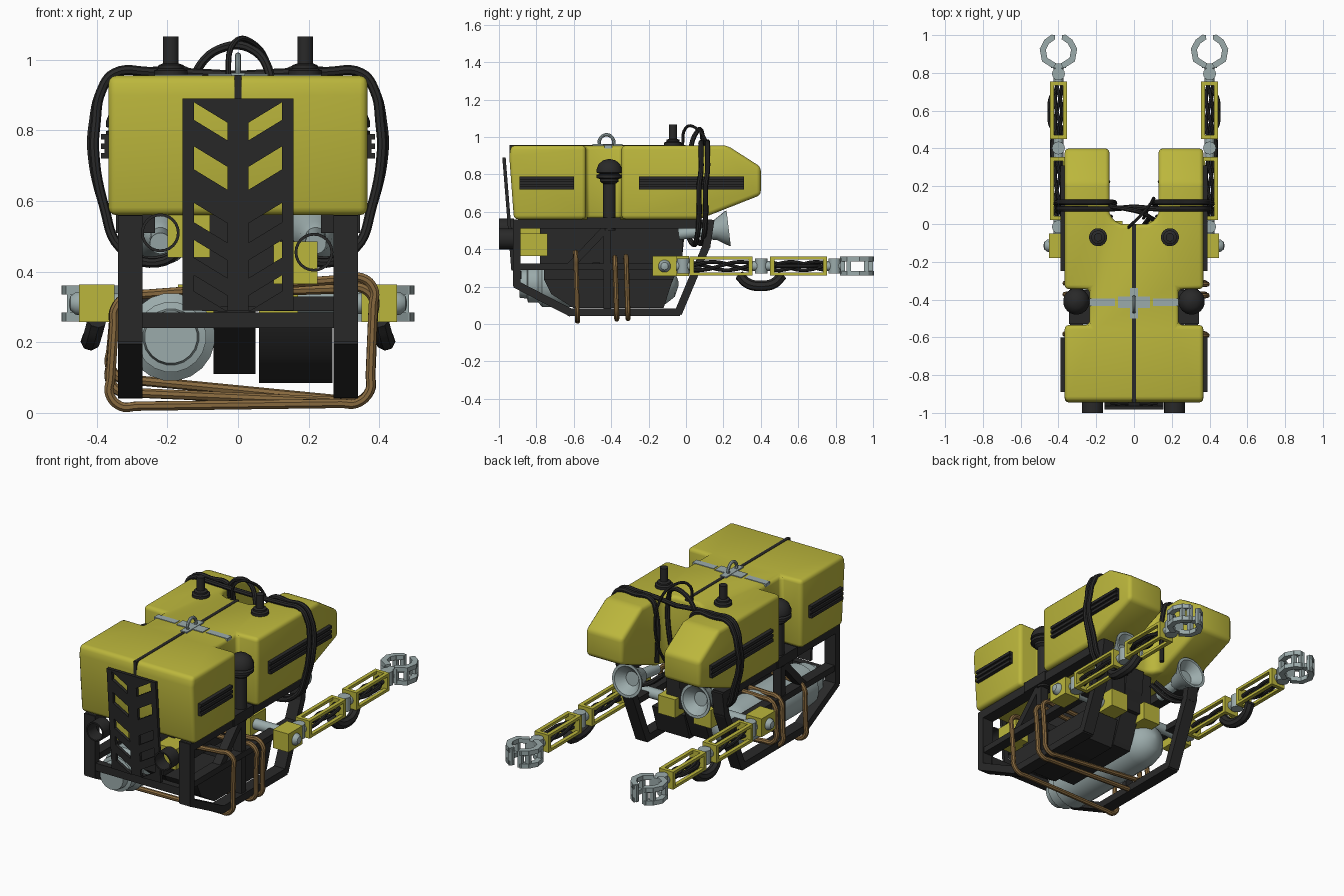
import bpy, bmesh, math
from mathutils import Vector, Matrix

if "Cube" in bpy.data.objects:
    bpy.data.objects.remove(bpy.data.objects["Cube"])


def material(name, rgb):
    m = bpy.data.materials.new(name)
    m.use_nodes = True
    m.diffuse_color = (*rgb, 1)
    m.node_tree.nodes["Principled BSDF"].inputs["Base Color"].default_value = (*rgb, 1)
    return m


YELLOW = material("yellow", (0.50, 0.47, 0.045))
BLACK = material("black", (0.022, 0.022, 0.022))
GREY = material("blue_grey_metal", (0.33, 0.41, 0.41))
ROPE = material("brown_rope", (0.25, 0.145, 0.05))
SIDES = (("left", 1), ("right", -1))
made = []


def finish(name, bm, mat):
    bmesh.ops.recalc_face_normals(bm, faces=bm.faces)
    me = bpy.data.meshes.new(name)
    bm.to_mesh(me)
    bm.free()
    me.materials.append(mat)
    ob = bpy.data.objects.new(name, me)
    bpy.context.collection.objects.link(ob)
    made.append(ob)
    return ob


def prism(name, pts, axis, a, b, mat):
    """Extrude a flat outline along x, y or z from a to b."""
    place = {"x": lambda u, v, w: (w, u, v), "y": lambda u, v, w: (u, w, v),
             "z": lambda u, v, w: (u, v, w)}[axis]
    bm = bmesh.new()
    ends = [[bm.verts.new(place(u, v, w)) for u, v in pts] for w in (a, b)]
    for e in ends:
        bm.faces.new(e)
    for i in range(len(pts)):
        j = (i + 1) % len(pts)
        bm.faces.new((ends[0][i], ends[0][j], ends[1][j], ends[1][i]))
    return finish(name, bm, mat)


def box(name, x, y, z, mat):
    return prism(name, [(x[0], y[0]), (x[1], y[0]), (x[1], y[1]), (x[0], y[1])], "z", *z, mat)


def strut(name, p, q, w, t, mat, ref=(1, 0, 0)):
    """Square bar from p to q, w wide along ref and t thick."""
    p, q = Vector(p), Vector(q)
    d = (q - p).normalized()
    a = Vector(ref)
    b = d.cross(a).normalized()
    rot = Matrix((a, b, d)).transposed().to_4x4()
    bm = bmesh.new()
    size = Matrix.Diagonal((w, t, (q - p).length + t * 0.4, 1))
    bmesh.ops.create_cube(bm, size=1, matrix=Matrix.Translation((p + q) / 2) @ rot @ size)
    return finish(name, bm, mat)


def lathe(name, origin, direction, profile, mat, n=20, cap=True):
    """Turn (radius, distance) pairs round a direction."""
    d = Vector(direction).normalized()
    a = d.orthogonal().normalized()
    b = d.cross(a)
    bm = bmesh.new()
    rings = []
    for r, t in profile:
        rings.append([bm.verts.new(Vector(origin) + d * t + r * (a * math.cos(k) + b * math.sin(k)))
                      for k in (2 * math.pi * i / n for i in range(n))])
    for r0, r1 in zip(rings, rings[1:]):
        for i in range(n):
            bm.faces.new((r0[i], r0[(i + 1) % n], r1[(i + 1) % n], r1[i]))
    if cap:
        bm.faces.new(rings[0])
        bm.faces.new(rings[-1])
    return finish(name, bm, mat)


def rod(name, p, q, r, mat, n=16):
    d = Vector(q) - Vector(p)
    return lathe(name, p, d, [(r, 0), (r, d.length)], mat, n)


def bake(ob):
    """Replace an object by its evaluated mesh."""
    dg = bpy.context.evaluated_depsgraph_get()
    me = bpy.data.meshes.new_from_object(ob.evaluated_get(dg))
    new = bpy.data.objects.new(ob.name, me)
    bpy.data.objects.remove(ob)
    bpy.context.collection.objects.link(new)
    made.append(new)


def cable(name, pts, r, mat, closed=False):
    cu = bpy.data.curves.new(name, "CURVE")
    cu.dimensions = "3D"
    cu.bevel_depth, cu.bevel_resolution, cu.resolution_u = r, 2, 6
    sp = cu.splines.new("BEZIER")
    sp.bezier_points.add(len(pts) - 1)
    for bp, p in zip(sp.bezier_points, pts):
        bp.co = p
        bp.handle_left_type = bp.handle_right_type = "AUTO"
    sp.use_cyclic_u = closed
    cu.use_fill_caps = True
    cu.materials.append(mat)
    ob = bpy.data.objects.new(name, cu)
    bpy.context.collection.objects.link(ob)
    bake(ob)


# Float block: side profile, cut for the side notches and the rear bay
float_block = prism("float_block", [(-0.92, 0.56), (-0.945, 0.9), (-0.935, 0.955), (0.22, 0.955),
                    (0.4, 0.84), (0.4, 0.69), (0.07, 0.56)], "x", -0.367, 0.367, YELLOW)
bay = [(0.07, 0), (0.11, 0.02), (0.13, 0.06), (0.13, 0.6)]
cutters = [box("notch_cutter", (s * 0.235, s * 0.5), (-0.535, -0.345), (0.4, 1.2), YELLOW) for _, s in SIDES]
cutters.append(prism("bay_cutter", bay + [(-x, y) for x, y in reversed(bay)], "z", 0.4, 1.2, YELLOW))
for c in cutters:
    m = float_block.modifiers.new("cut", "BOOLEAN")
    m.operation, m.object, m.solver = "DIFFERENCE", c, "EXACT"
m = float_block.modifiers.new("round", "BEVEL")
m.width, m.segments, m.limit_method = 0.022, 3, "ANGLE"
made.remove(float_block)
bake(float_block)
for c in cutters:
    made.remove(c)
    bpy.data.objects.remove(c)
box("centre_seam", (-0.01, 0.01), (-0.945, -0.003), (0.88, 0.957), BLACK)

# Grille with slanted slots, leaning forward at the top
grille = [box("grille_spine", (-0.03, 0.03), (-0.935, -0.917), (0.29, 0.89), BLACK)]
tops = [0.89, 0.83, 0.69, 0.54, 0.44, 0.345]
bottoms = [0.88, 0.755, 0.595, 0.49, 0.39, 0.29]
for side, s in SIDES:
    grille.append(box("grille_edge_" + side, (s * 0.125, s * 0.157), (-0.935, -0.917), (0.29, 0.89), BLACK))
    for i, (t, b) in enumerate(zip(tops, bottoms)):
        t_in = t if i == 0 else t - 0.058
        b_in = max(b - 0.058, 0.29)
        grille.append(prism("grille_slat_" + side, [(s * 0.125, t), (s * 0.03, t_in), (s * 0.03, b_in),
                            (s * 0.125, b)], "y", -0.935, -0.917, BLACK))
for ob in grille:
    for v in ob.data.vertices:
        v.co.y -= (v.co.z - 0.3) * 0.08

# Core housings, tank and front equipment
prism("core_housing", [(-0.76, 0.56), (-0.76, 0.24), (-0.6, 0.11), (-0.12, 0.11), (-0.02, 0.36), (0, 0.56)],
      "x", -0.07, 0.05, BLACK)
box("upper_housing", (-0.14, 0.14), (-0.78, -0.02), (0.3, 0.56), BLACK)
prism("side_housing", [(-0.76, 0.24), (-0.72, 0.16), (-0.6, 0.085), (-0.12, 0.085), (-0.07, 0.24)],
      "x", 0.06, 0.268, BLACK)
lathe("tank", (-0.19, -0.89, 0.215), (0, 1, 0),
      [(0.075, 0), (0.08, 0.04), (0.1, 0.045), (0.1, 0.1), (0.125, 0.12), (0.125, 0.72), (0.11, 0.78),
       (0.07, 0.83), (0.01, 0.85)], GREY, 20)
box("right_lamp_box", (-0.2, -0.08), (-0.89, -0.74), (0.44, 0.56), YELLOW)
box("left_lamp_box", (0.1, 0.225), (-0.89, -0.74), (0.365, 0.485), YELLOW)
for side, x, z in (("right", -0.22, 0.51), ("left", 0.215, 0.455)):
    lathe("front_ring_" + side, (x, -1.0, z), (0, 1, 0),
          [(0.055, 0), (0.055, 0.08), (0.047, 0.08), (0.047, 0), (0.055, 0)], BLACK, 24, False)

# Cross members of the frame
box("front_crossbar", (-0.28, 0.28), (-0.92, -0.88), (0.24, 0.285), BLACK)
box("middle_crossbar", (-0.28, 0.28), (-0.5, -0.46), (0.288, 0.33), BLACK)

for side, s in SIDES:
    x = s * 0.305
    # Skid frame
    path = [(-0.905, 0.55), (-0.905, 0.21), (-0.62, 0.063), (-0.04, 0.063), (0.11, 0.42), (0.13, 0.55)]
    for p, q in zip(path, path[1:]):
        strut("skid_" + side, (x, *p), (x, *q), 0.07, 0.042, BLACK)
    box("top_rail_" + side, (s * 0.27, s * 0.34), (-0.92, 0.14), (0.51, 0.56), BLACK)
    box("middle_rail_" + side, (s * 0.275, s * 0.335), (-0.92, 0.05), (0.29, 0.325), BLACK)
    strut("brace_" + side, (x, -0.42, 0.52), (x, -0.62, 0.31), 0.05, 0.04, BLACK)
    strut("rear_post_" + side, (x, -0.42, 0.52), (x, -0.42, 0.07), 0.05, 0.04, BLACK)
    # Side strips with ribs
    for y0, y1 in ((-0.89, -0.6), (-0.25, 0.31)):
        box("side_strip_" + side, (s * 0.36, s * 0.378), (y0, y1), (0.72, 0.79), BLACK)
        for z in (0.72, 0.747, 0.774):
            box("strip_rib_" + side, (s * 0.37, s * 0.388), (y0, y1), (z, z + 0.016), BLACK)
    # Vent mast in the notch, and top antenna
    box("mast_foot_" + side, (s * 0.235, s * 0.345), (-0.53, -0.35), (0.51, 0.57), BLACK)
    lathe("vent_mast_" + side, (x, -0.41, 0.5), (0, 0, 1),
          [(0.034, 0), (0.034, 0.25), (0.05, 0.262), (0.05, 0.275), (0.07, 0.282), (0.07, 0.298), (0.05, 0.303),
           (0.07, 0.31), (0.07, 0.325), (0.058, 0.355), (0.035, 0.375), (0.005, 0.382)], BLACK)
    lathe("antenna_" + side, (s * 0.19, -0.07, 0.94), (0, 0, 1),
          [(0.048, 0), (0.048, 0.03), (0.036, 0.035), (0.036, 0.045), (0.022, 0.05), (0.022, 0.126)], BLACK)
    # Rear floodlight
    lathe("floodlight_" + side, (s * 0.22, -0.04, 0.48), (0, 1, 0.12),
          [(0.03, 0), (0.03, 0.13), (0.045, 0.15), (0.055, 0.2), (0.093, 0.26), (0.095, 0.27),
           (0.08, 0.27), (0.04, 0.22)], GREY, 24)
    # Cables wrapped round the prongs: one crosses the bay, one runs down its wall
    for y, d, start in ((0.08, 0, [(0, 0.09, 0.955), (s * 0.13, 0.08, 0.962)]),
                        (0.115, 0.006, [(s * 0.115, 0.1, 0.6), (s * 0.112, 0.115, 0.9), (s * 0.14, 0.115, 0.962)])):
        cable("prong_cable_" + side, start + [(s * 0.25, y, 0.966), (s * 0.35, y, 0.962), (s * 0.388, y, 0.91),
              (s * (0.403 + d), y, 0.82), (s * (0.407 + d), y - 0.01, 0.74), (s * 0.378, y - 0.01, 0.58),
              (s * 0.335, y - 0.02, 0.47), (s * 0.23, y - 0.04, 0.425 + d), (s * 0.12, y - 0.08, 0.5)], 0.014, BLACK)

    # Manipulator arm
    ax, az = s * 0.4, 0.31
    box("shoulder_" + side, (s * 0.35, s * 0.45), (-0.18, -0.05), (0.257, 0.363), YELLOW)
    lathe("shoulder_bolt_" + side, (s * 0.445, -0.115, az), (s, 0, 0),
          [(0.034, 0), (0.032, 0.015), (0.02, 0.03), (0.004, 0.034)], GREY)
    rod("shoulder_axle_" + side, (s * 0.15, -0.08, az), (s * 0.36, -0.08, az), 0.03, GREY)
    box("inner_mount_" + side, (s * 0.06, s * 0.17), (-0.13, 0.015), (0.257, 0.363), YELLOW)
    for part, y0, y1 in (("upper_arm", 0.02, 0.355), ("forearm", 0.45, 0.755)):
        for dx in (-0.035, 0.035):
            for dz in (-0.043, 0.043):
                box(part + "_rail_" + side, (ax + dx - 0.011, ax + dx + 0.011), (y0, y1),
                    (az + dz - 0.008, az + dz + 0.008), YELLOW)
        for ya, yb in ((y0, y0 + 0.022), (y1 - 0.022, y1)):
            box(part + "_end_" + side, (ax - 0.046, ax + 0.046), (ya, yb), (az - 0.051, az + 0.051), YELLOW)
        for k in range(3):
            cable(part + "_wire_" + side, [(ax + 0.018 * math.cos(i * 0.55 + k * 2.1), y0 + 0.01 + (y1 - y0 - 0.02) * i / 8,
                  az + 0.022 * math.sin(i * 0.55 + k * 2.1)) for i in range(9)], 0.01, BLACK)
    for y0, y1 in ((-0.06, 0.03), (0.35, 0.455), (0.75, 0.84)):
        rod("arm_joint_" + side, (ax, y0, az), (ax, y1, az), 0.026, GREY)
        ym = (y0 + y1) / 2
        rod("joint_hub_" + side, (ax, ym, az - 0.04), (ax, ym, az + 0.04), 0.034, GREY)
    cable("elbow_hose_" + side, [(ax, 0.285, 0.262), (s * 0.412, 0.33, 0.218), (s * 0.418, 0.4, 0.204),
          (s * 0.412, 0.47, 0.218), (ax, 0.515, 0.262)], 0.028, BLACK)
    cable("forearm_hose_" + side, [(ax, 0.47, az), (s * 0.44, 0.52, az), (s * 0.446, 0.6, az),
          (s * 0.44, 0.67, az), (ax, 0.72, az)], 0.011, BLACK)
    # Gripper: two curved fingers, each with an upper and lower strip
    box("gripper_palm_" + side, (ax - 0.04, ax + 0.04), (0.825, 0.85), (0.27, 0.35), GREY)
    for f in (1, -1):
        finger = [(ax + f * u, v) for u, v in ((0.025, 0.84), (0.073, 0.87), (0.083, 0.925), (0.062, 0.965), (0.03, 0.988))]
        for z in (0.272, 0.348):
            for p, q in zip(finger, finger[1:]):
                strut("finger_strip_" + side, (*p, z), (*q, z), 0.026, 0.031, GREY, (0, 0, 1))
        for px, py in finger[1::2] + finger[-1:]:
            box("finger_post_" + side, (px - 0.012, px + 0.012), (py - 0.012, py + 0.012), (0.262, 0.358), GREY)
    box("lift_strap_" + side, (s * 0.1, s * 0.236), (-0.435, -0.395), (0.94, 0.958), GREY)

# Lifting bracket and shackle
box("lift_plate_long", (-0.02, 0.02), (-0.5, -0.34), (0.94, 0.962), GREY)
box("lift_plate_cross", (-0.085, 0.085), (-0.445, -0.385), (0.94, 0.96), GREY)
cable("shackle", [(0, -0.46, 0.95), (0, -0.462, 0.985), (0, -0.425, 1.012), (0, -0.388, 0.985), (0, -0.39, 0.95)], 0.009, GREY)

# Loose cables arching over the rear bay
cable("thick_arch_cable", [(-0.13, 0.1, 0.9), (-0.11, 0.09, 0.98), (-0.04, 0.08, 1.035), (0.04, 0.06, 1.03),
      (0.09, 0.03, 0.96), (0.08, 0.03, 0.7), (0.05, -0.01, 0.5)], 0.013, BLACK)
cable("thin_arch_cable", [(-0.03, -0.02, 0.93), (-0.01, 0.0, 1.05), (0.04, 0.05, 1.05), (0.09, 0.11, 0.97),
      (0.1, 0.13, 0.75), (0.05, 0.03, 0.5)], 0.008, BLACK)

# Rope loops pulled tight round the frame, with short rounded corners
for y, low, high in ((-0.58, 0.018, 0.385), (-0.37, 0.06, 0.355), (-0.31, 0.1, 0.36)):
    corners = [Vector(c) for c in ((-0.366, y, low), (0.372, y, 0.028), (0.386, y - 0.01, high), (-0.345, y - 0.015, 0.33))]
    loop = []
    for i, c in enumerate(corners):
        before = (corners[i - 1] - c).normalized()
        after = (corners[(i + 1) % 4] - c).normalized()
        loop += [c + before * 0.08, c + before * 0.035, c + after * 0.035, c + after * 0.08]
    cable("rope_loop", loop, 0.014, ROPE, True)

# Smooth shading with sharp edges kept
bpy.ops.object.select_all(action="DESELECT")
for ob in made:
    ob.select_set(True)
bpy.context.view_layer.objects.active = made[0]
bpy.ops.object.shade_smooth_by_angle(angle=math.radians(35))
